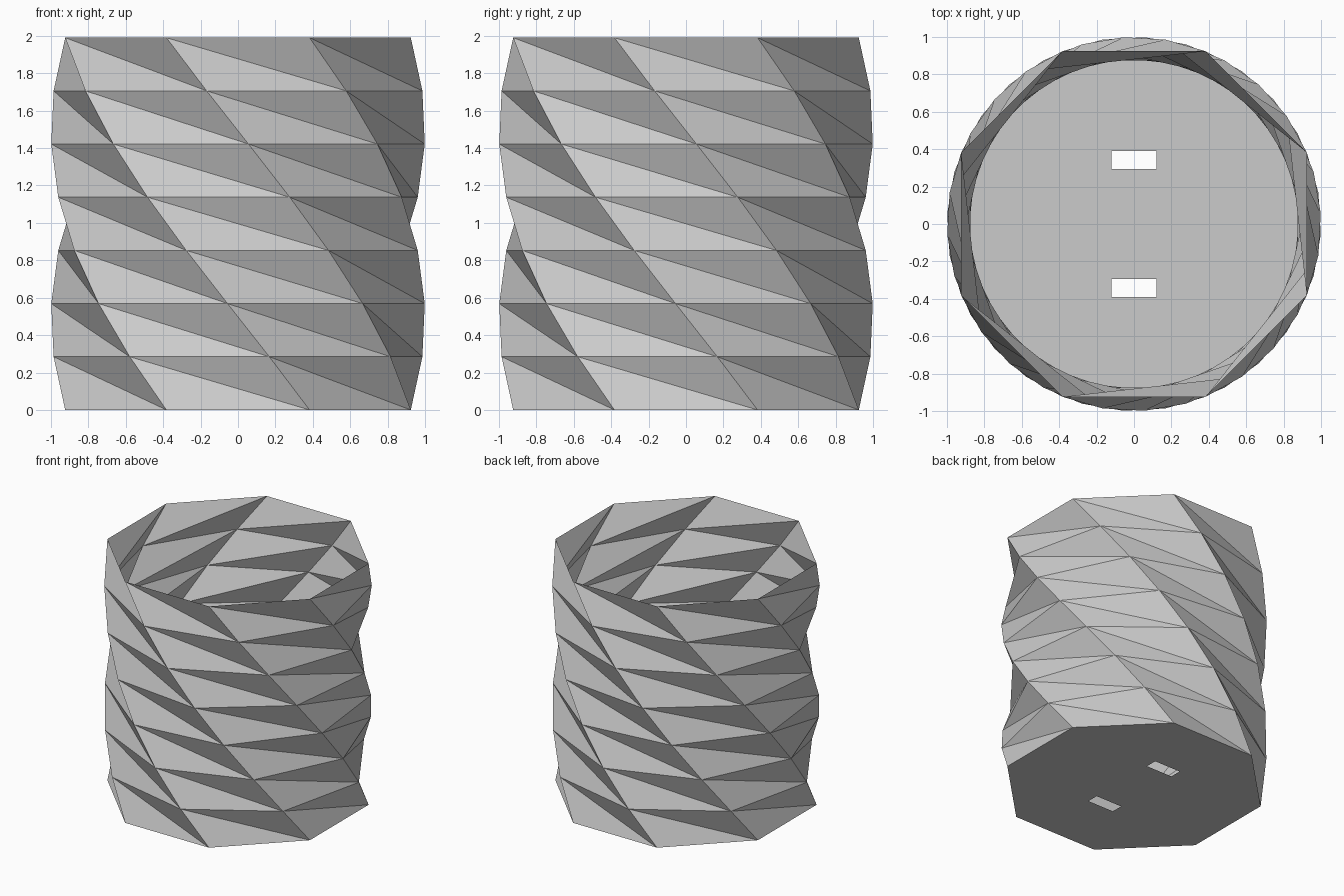
import bpy, bmesh, math
from mathutils import Vector

cube = bpy.data.objects.get("Cube")
if cube:
    bpy.data.objects.remove(cube)

SIDES, LAYERS = 8, 7
HEIGHT, RADIUS = 1.99, 1.0
TWIST = -math.pi / 2          # whole turn from bottom to top
SLOT_Y, SLOT_W, SLOT_D = 0.343, 0.24, 0.097

grey = bpy.data.materials.new("plain grey")
grey.use_nodes = True
colour = (0.6, 0.6, 0.6, 1)
grey.diffuse_color = colour
grey.node_tree.nodes["Principled BSDF"].inputs["Base Color"].default_value = colour


def ring_points(level):
    """Corners of the octagon at one level of the twist."""
    t = level / LAYERS
    return [Vector((RADIUS * math.cos(a), RADIUS * math.sin(a), HEIGHT * t))
            for a in (math.tau * (i + 0.5) / SIDES + TWIST * t for i in range(SIDES))]


def finish(bm, name):
    mesh = bpy.data.meshes.new(name)
    bm.to_mesh(mesh)
    bm.free()
    mesh.materials.append(grey)
    obj = bpy.data.objects.new(name, mesh)
    bpy.context.collection.objects.link(obj)
    return obj


# Twisted wall: stacked octagons joined by folded triangle pairs
bm = bmesh.new()
rings = [[bm.verts.new(p) for p in ring_points(k)] for k in range(LAYERS + 1)]
for low, high in zip(rings, rings[1:]):
    for i in range(SIDES):
        j = (i + 1) % SIDES
        bm.faces.new((low[i], low[j], high[i]))
        bm.faces.new((high[i], low[j], high[j]))
finish(bm, "twisted_wall")

# Floor: octagon with two rectangular drain slots
bm = bmesh.new()
loops = [ring_points(0)]
for side in (-1, 1):
    loops.append([Vector((sx * SLOT_W / 2, side * SLOT_Y + sy * SLOT_D / 2, 0))
                  for sx, sy in ((-1, -1), (1, -1), (1, 1), (-1, 1))])
edges = []
for loop in loops:
    verts = [bm.verts.new(p) for p in loop]
    edges += [bm.edges.new((a, b)) for a, b in zip(verts, verts[1:] + verts[:1])]
bmesh.ops.triangle_fill(bm, edges=edges, use_beauty=True, normal=(0, 0, -1))
for face in bm.faces:
    if face.normal.z > 0:
        face.normal_flip()
finish(bm, "floor")
